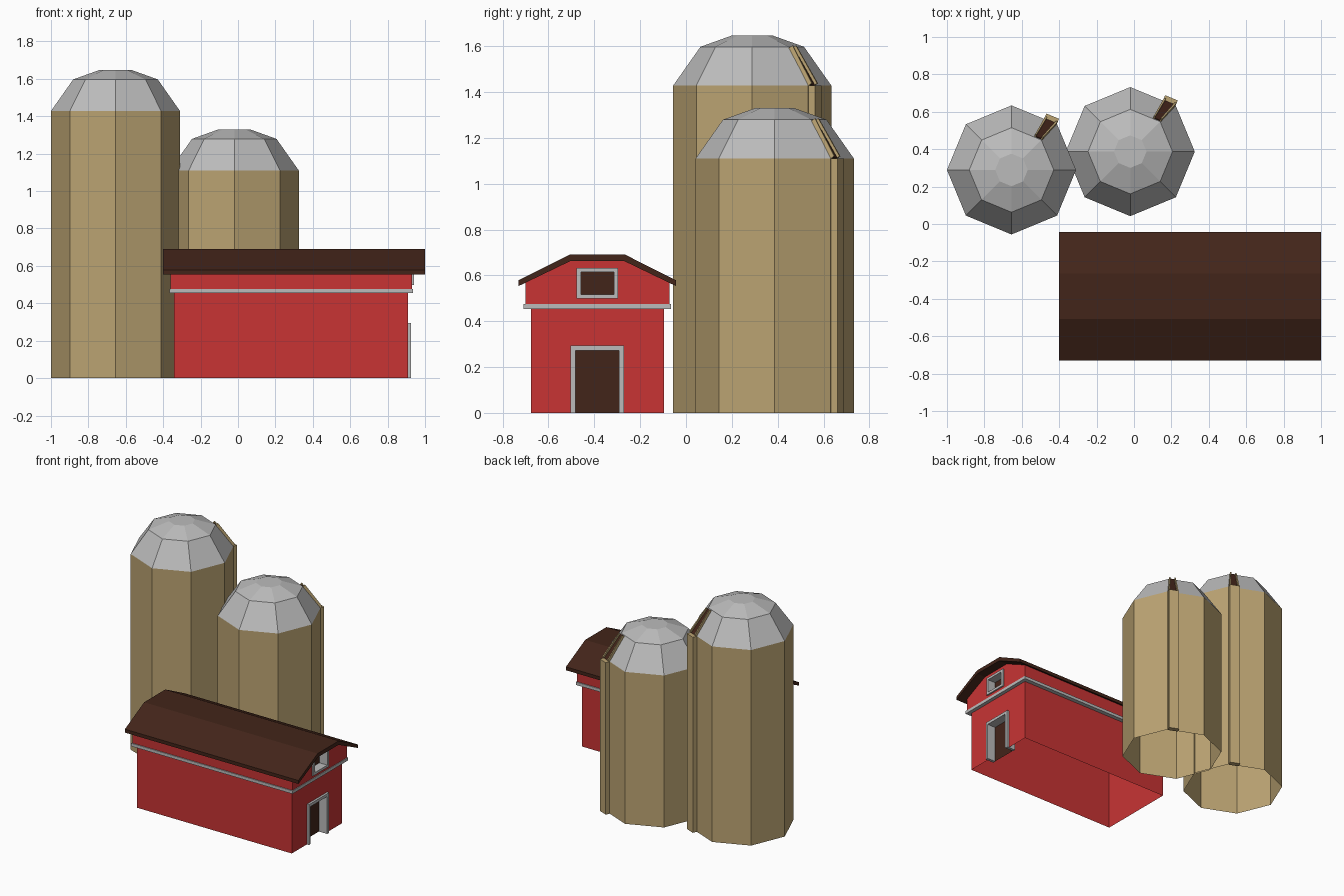
import bpy, bmesh
from math import cos, sin, pi
from mathutils import Vector

if "Cube" in bpy.data.objects:
    bpy.data.objects.remove(bpy.data.objects["Cube"])


def material(name, rgb):
    m = bpy.data.materials.new(name)
    m.diffuse_color = (*rgb, 1)
    m.use_nodes = True
    m.node_tree.nodes["Principled BSDF"].inputs["Base Color"].default_value = m.diffuse_color
    return m


RED = material("barn_red", (0.58, 0.034, 0.034))
TAN = material("silo_tan", (0.50, 0.37, 0.17))
BROWN = material("dark_brown", (0.055, 0.018, 0.010))
GREY = material("light_grey", (0.50, 0.50, 0.50))


def finish(bm, name, mat):
    bmesh.ops.remove_doubles(bm, verts=bm.verts, dist=1e-5)
    bmesh.ops.recalc_face_normals(bm, faces=bm.faces)
    me = bpy.data.meshes.new(name)
    bm.to_mesh(me)
    bm.free()
    me.materials.append(mat)
    ob = bpy.data.objects.new(name, me)
    bpy.context.collection.objects.link(ob)
    return ob


def poly(bm, pts):
    return bm.faces.new([bm.verts.new(p) for p in pts])


def box(bm, x, y, z):
    pts = [[(a, y[0], z[0]), (a, y[1], z[0]), (a, y[1], z[1]), (a, y[0], z[1])] for a in x]
    loft(bm, pts, True, True)


def loft(bm, rings, start=False, end=False):
    for a, b in zip(rings, rings[1:]):
        for i in range(len(a)):
            j = (i + 1) % len(a)
            poly(bm, (a[i], a[j], b[j], b[i]))
    if start:
        poly(bm, rings[0])
    if end:
        poly(bm, rings[-1])


# ---------------- barn ----------------
YC = -0.387                       # barn centre line
X0, X1, HY = -0.343, 0.909, 0.29  # lower walls
U0, U1, UY = -0.362, 0.931, 0.314  # wider loft walls
Z1, Z2 = 0.454, 0.476             # trim band

# lower walls: open underneath, doorway in the right end
bm = bmesh.new()
poly(bm, [(X0, YC + s * HY, z) for s, z in ((-1, 0), (1, 0), (1, Z1), (-1, Z1))])
for s in (-1, 1):
    y = YC + s * HY
    poly(bm, [(X0, y, 0), (X1, y, 0), (X1, y, Z1), (X0, y, Z1)])
    poly(bm, [(X1, YC + s * d, z) for d, z in
              ((HY, 0), (HY, Z1), (0, Z1), (0, 0.275), (0.096, 0.275), (0.096, 0))])
finish(bm, "barn_lower_walls", RED)

# loft walls with a window opening in the right gable
bm = bmesh.new()
gable = [(UY, Z2), (UY, 0.567), (0.118, 0.665), (0, 0.665)]
for s in (-1, 1):
    y = YC + s * UY
    poly(bm, [(U0, y, Z2), (U1, y, Z2), (U1, y, 0.567), (U0, y, 0.567)])
    poly(bm, [(U0, YC + s * d, z) for d, z in gable + [(0, Z2)]])
    poly(bm, [(U1, YC + s * d, z) for d, z in
              gable + [(0, 0.616), (0.072, 0.616), (0.072, 0.515), (0, 0.515), (0, Z2)]])
finish(bm, "barn_loft_walls", RED)


# trim band around the barn
def rect(x0, x1, hy, z):
    return [(x0, YC - hy, z), (x1, YC - hy, z), (x1, YC + hy, z), (x0, YC + hy, z)]


bm = bmesh.new()
inner, outer = (X0, X1, HY), (-0.367, 0.936, 0.321)
loft(bm, [rect(*inner, Z2), rect(*inner, Z1), rect(*outer, Z1), rect(*outer, Z2), rect(*inner, Z2)])
finish(bm, "barn_trim_band", GREY)

# roof slab with flat ridge
bm = bmesh.new()
top = [(-0.344, 0.578), (-0.122, 0.69), (0.122, 0.69), (0.344, 0.578)]
under = [(0.344, 0.553), (0.118, 0.662), (-0.118, 0.662), (-0.344, 0.553)]
loft(bm, [[(x, YC + d, z) for d, z in top + under] for x in (-0.402, 1.0)], True, True)
finish(bm, "barn_roof", BROWN)

# deep door and window frames with dark recessed panels
for name, x, h, w, z0, z1, sill in (("door", (0.855, 0.925), 0.116, 0.021, 0, 0.294, False),
                                    ("window", (0.875, 0.942), 0.090, 0.018, 0.498, 0.633, True)):
    bm = bmesh.new()
    for s in (-1, 1):
        box(bm, x, (YC + s * (h - w), YC + s * h), (z0, z1 - w))
    box(bm, x, (YC - h, YC + h), (z1 - w, z1))
    if sill:
        box(bm, x, (YC - h + w, YC + h - w), (z0, z0 + w))
    finish(bm, name + "_frame", GREY)
    bm = bmesh.new()
    poly(bm, [(x[0] + 0.003, YC + d * (h - 0.005), z) for d, z in
              ((-1, z0), (1, z0), (1, z1 - 0.01), (-1, z1 - 0.01))])
    finish(bm, name + "_panel", BROWN)

# ---------------- silos ----------------
R = 0.345
ANG = 3 * pi / 8                  # direction of the facet that carries the chute
N = Vector((cos(ANG), sin(ANG), 0))
T = Vector((sin(ANG), -cos(ANG), 0))


def silo(label, cx, cy, h):
    c = Vector((cx, cy, 0))

    def ring(r, z):
        return [(cx + r * cos(i * pi / 4), cy + r * sin(i * pi / 4), z) for i in range(8)]

    def at(t, n, z):
        return c + T * t + N * n + Vector((0, 0, z))

    bm = bmesh.new()
    loft(bm, [ring(R, 0), ring(R, h)])
    finish(bm, label + "_silo_wall", TAN)
    bm = bmesh.new()
    loft(bm, [ring(R, h), ring(0.226, h + 0.169), ring(0.087, h + 0.219)], end=True)
    finish(bm, label + "_silo_dome", GREY)

    # vertical chute on one facet
    bm = bmesh.new()
    loft(bm, [[at(t, n, z) for t, n in ((0.057, 0.312), (0.130, 0.312), (0.130, 0.350), (0.057, 0.350))]
              for z in (0, h)], True, True)
    # tapered rails running up the dome
    lo, hi = (0.319, h), (0.212, h + 0.165)
    up = (0.015, 0.010)

    def strip(a, b, lift0, lift1):
        return [[at(t, n + up[0] * k, z + up[1] * k) for t, k in
                 ((ts[0], lift0), (ts[1], lift0), (ts[1], lift1), (ts[0], lift1))]
                for ts, (n, z) in ((a, lo), (b, hi))]

    loft(bm, strip((0.057, 0.068), (0.044, 0.052), -0.3, 1), True, True)
    loft(bm, strip((0.119, 0.130), (0.082, 0.090), -0.3, 1), True, True)
    finish(bm, label + "_silo_chute", TAN)
    # dark channel between the rails
    bm = bmesh.new()
    loft(bm, strip((0.068, 0.119), (0.052, 0.082), -0.2, 0.3), True, True)
    finish(bm, label + "_silo_chute_channel", BROWN)


silo("tall", -0.655, 0.289, 1.428)
silo("short", -0.020, 0.387, 1.110)
